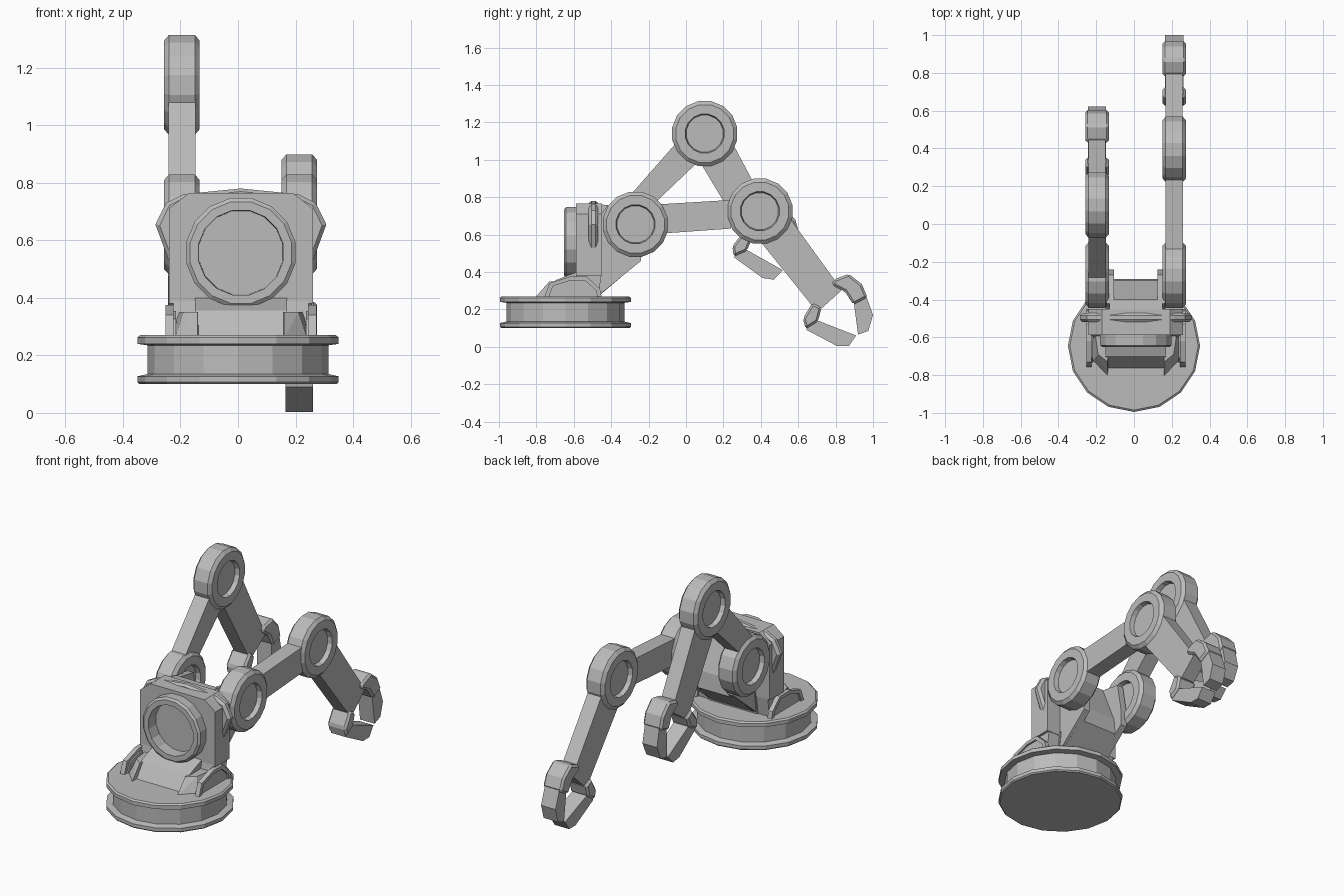
import bpy, bmesh, math
from mathutils import Matrix, Vector

cube = bpy.data.objects.get("Cube")
if cube:
    bpy.data.objects.remove(cube, do_unlink=True)

grey = bpy.data.materials.new("plain grey")
grey.use_nodes = True
GREY = (0.5, 0.5, 0.5, 1)
grey.diffuse_color = GREY
grey.node_tree.nodes["Principled BSDF"].inputs["Base Color"].default_value = GREY

CX = 0.01  # centre line of the body and arms


def finish(name, bm, bevel=0):
    bmesh.ops.recalc_face_normals(bm, faces=bm.faces)
    mesh = bpy.data.meshes.new(name)
    bm.to_mesh(mesh)
    bm.free()
    mesh.materials.append(grey)
    obj = bpy.data.objects.new(name, mesh)
    bpy.context.collection.objects.link(obj)
    if bevel:
        mod = obj.modifiers.new("bevel", "BEVEL")
        mod.width = bevel
        mod.segments = 1
        mod.limit_method = 'ANGLE'
    return obj


def prism(name, pts, x, half, bevel=0):
    """Side outline of (y, z) points, given thickness along x."""
    bm = bmesh.new()
    a = [bm.verts.new((x - half, y, z)) for y, z in pts]
    b = [bm.verts.new((x + half, y, z)) for y, z in pts]
    bm.faces.new(a)
    bm.faces.new(b[::-1])
    for i in range(len(pts)):
        j = (i + 1) % len(pts)
        bm.faces.new((a[i], b[i], b[j], a[j]))
    return finish(name, bm, bevel)


def hull(name, pts):
    bm = bmesh.new()
    for p in pts:
        bm.verts.new(p)
    bmesh.ops.convex_hull(bm, input=bm.verts)
    bmesh.ops.dissolve_limit(bm, angle_limit=0.02, verts=bm.verts, edges=bm.edges)
    return finish(name, bm)


def lathe(name, profile, centre, axis, sides=16, phase=0.0):
    """Turn a profile of (distance along axis, radius) points."""
    turn = Vector((0, 0, 1)).rotation_difference(Vector(axis)).to_matrix().to_4x4()
    place = Matrix.Translation(centre) @ turn
    bm = bmesh.new()
    rings = []
    for h, r in profile:
        angles = [math.tau * (i + phase) / sides for i in range(sides)]
        rings.append([bm.verts.new(place @ Vector((r * math.cos(t), r * math.sin(t), h)))
                      for t in angles])
    for lo, hi in zip(rings, rings[1:]):
        for i in range(sides):
            j = (i + 1) % sides
            bm.faces.new((lo[i], lo[j], hi[j], hi[i]))
    bm.faces.new(rings[0][::-1])
    bm.faces.new(rings[-1])
    return finish(name, bm)


# Grooved turntable base
lathe("base", [(0.1, 0.343), (0.107, 0.35), (0.127, 0.35), (0.135, 0.315), (0.235, 0.315),
               (0.24, 0.35), (0.262, 0.35), (0.27, 0.34)], (0, -0.645, 0), (0, 0, 1))

# Sloping skirt with a corner wing and an arched guard on each side
prism("skirt", [(-0.77, 0.26), (-0.7, 0.355), (-0.585, 0.4), (-0.44, 0.4), (-0.46, 0.26)],
      CX, 0.16)
prism("neck", [(-0.61, 0.26), (-0.585, 0.4), (-0.45, 0.4), (-0.47, 0.26)], CX, 0.235)
for side, s in (("left", 1), ("right", -1)):
    low = [(0.15, -0.81), (0.23, -0.725), (0.235, -0.55), (0.14, -0.55)]
    top = [(0.15, -0.73), (0.2, -0.69), (0.22, -0.55), (0.14, -0.55)]
    hull(side + "_skirt_wing",
         [(CX + s * x, y, 0.26) for x, y in low] + [(CX + s * x, y, 0.35) for x, y in top])
    arch = [(-0.76, 0.26), (-0.73, 0.34), (-0.62, 0.375), (-0.53, 0.375), (-0.46, 0.31), (-0.45, 0.26)]
    inner = [(-0.6 + (y + 0.6) * 0.85, 0.26 + (z - 0.26) * 0.82) for y, z in arch]
    prism(side + "_guard_rim", arch + inner[::-1], CX + s * 0.248, 0.014)
    prism(side + "_guard_panel", inner, CX + s * 0.238, 0.012)

# Body block with chamfered top corners and a round opening
front = [(0.25, 0.38), (0.25, 0.71), (0.18, 0.765)]
outline = [(CX + s * x, z) for s in (1, -1) for x, z in front]
body = hull("body", [(x, y, z) for x, z in outline for y in (-0.587, -0.45)])
cutter = lathe("opening_cutter", [(-0.3, 0.15), (0.06, 0.15)], (CX, -0.57, 0.557), (0, 1, 0), 16, 0.5)
cutter.hide_render = True
mod = body.modifiers.new("opening", "BOOLEAN")
mod.operation = 'DIFFERENCE'
mod.object = cutter
mod.solver = 'EXACT'
bpy.context.view_layer.objects.active = body
bpy.ops.object.modifier_apply(modifier=mod.name)
bpy.data.objects.remove(cutter, do_unlink=True)

# Front ring around the opening, made as a closed loop of profile
lathe("front_ring", [(0.075, 0.148), (0.075, 0.148), (0, 0.148), (-0.065, 0.15), (-0.065, 0.18),
                     (-0.055, 0.193), (0.005, 0.193)][1:], (CX, -0.587, 0.557), (0, 1, 0), 16, 0.5)

# Collar plate across the shoulders
collar = [(0, 0.78), (0.2, 0.76), (0.26, 0.73), (0.297, 0.655), (0.26, 0.57), (0.24, 0.5), (0, 0.5)]
rim = [(CX + s * x, z) for s in (1, -1) for x, z in collar]
hull("collar", [(x, y, z) for x, z in rim for y in (-0.505, -0.485)]
     + [(CX + (x - CX) * 0.95, y, 0.6 + (z - 0.6) * 0.94) for x, z in rim for y in (-0.52, -0.47)])

# Rear of the body and the brackets that hold the shoulders
prism("rear_body", [(-0.48, 0.26), (-0.29, 0.42), (-0.3, 0.52), (-0.4, 0.755), (-0.49, 0.765)],
      CX, 0.14)
for side, s in (("left", 1), ("right", -1)):
    prism(side + "_bracket", [(-0.46, 0.28), (-0.24, 0.46), (-0.24, 0.56), (-0.27, 0.73),
                              (-0.42, 0.755), (-0.46, 0.7)], CX + s * 0.135, 0.02)


def joint(name, x, y, z):
    half = [(0.035, 0.1), (0.062, 0.106), (0.062, 0.157), (0.045, 0.177)]
    lathe(name, [(-h, r) for h, r in half] + [(h, r) for h, r in half[::-1]],
          (x, y, z), (1, 0, 0), 16, 0.5)


# Forearm and claw outlines, measured from the elbow
FOREARM = [(0.005, -0.165), (0.275, -0.5), (0.33, -0.52), (0.44, -0.42), (0.405, -0.375), (0.158, -0.035)]
UPPER_KNUCKLE = [(0.385, -0.395), (0.395, -0.365), (0.475, -0.335), (0.545, -0.39), (0.575, -0.46), (0.5, -0.5),
                 (0.455, -0.43)]
UPPER_TIP = [(0.5, -0.47), (0.56, -0.43), (0.605, -0.555), (0.58, -0.64), (0.525, -0.66)]
LOWER_KNUCKLE = [(0.28, -0.49), (0.23, -0.575), (0.245, -0.63), (0.31, -0.59), (0.33, -0.515)]
LOWER_TIP = [(0.24, -0.59), (0.25, -0.635), (0.415, -0.722), (0.475, -0.722), (0.515, -0.665), (0.31, -0.585)]


def arm(side, x, elbow, link, angle):
    joint(side + "_shoulder", x, -0.27, 0.655)
    joint(side + "_elbow", x, *elbow)
    prism(side + "_upper_arm", link, x, 0.047)
    c, s = math.cos(angle), math.sin(angle)
    parts = (("forearm", FOREARM, 0.045, 0), ("upper_knuckle", UPPER_KNUCKLE, 0.062, 0.012),
             ("upper_finger", UPPER_TIP, 0.048, 0), ("lower_knuckle", LOWER_KNUCKLE, 0.062, 0.012),
             ("lower_finger", LOWER_TIP, 0.048, 0))
    for part, pts, half, bevel in parts:
        turned = [(elbow[0] + y * c - z * s, elbow[1] + y * s + z * c) for y, z in pts]
        prism(side + "_" + part, turned, x, half, bevel)


# Reaching left arm and raised right arm
arm("left", CX + 0.203, (0.395, 0.725),
    [(-0.14, 0.762), (0.24, 0.785), (0.24, 0.632), (-0.14, 0.605)], 0)
arm("right", CX - 0.205, (0.1, 1.14),
    [(-0.29, 0.82), (-0.03, 1.115), (0.055, 0.98), (-0.165, 0.77)], math.radians(-8))
